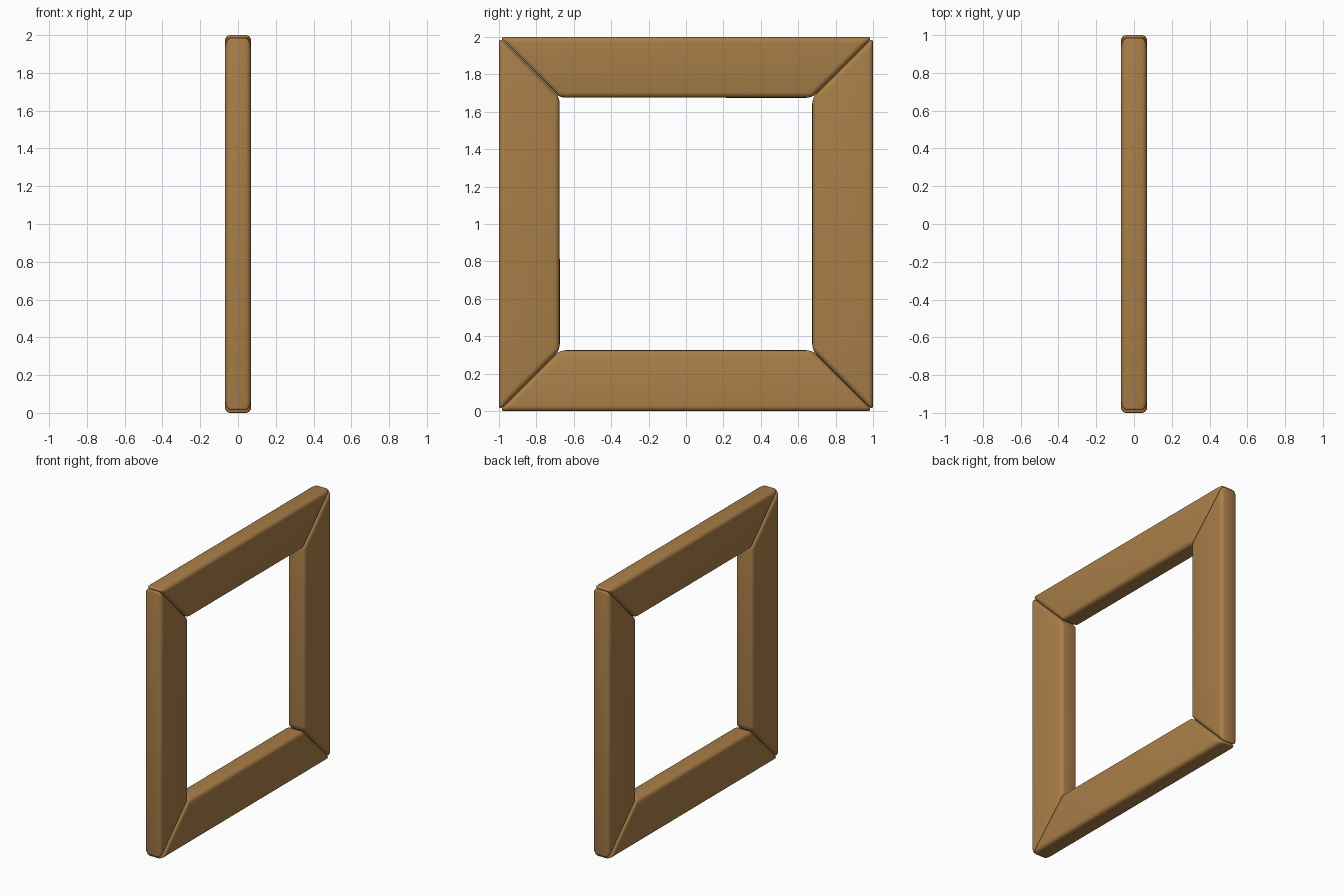
import bpy, bmesh, math
from mathutils import Matrix, Vector

if "Cube" in bpy.data.objects:
    bpy.data.objects.remove(bpy.data.objects["Cube"])

wood = bpy.data.materials.new("warm brown wood")
wood.diffuse_color = (0.40, 0.21, 0.065, 1)
wood.use_nodes = True
wood.node_tree.nodes["Principled BSDF"].inputs["Base Color"].default_value = wood.diffuse_color

HALF, INNER, T = 1.0, 0.675, 0.07   # outer half size, opening half size, half thickness


def rail(name, turn):
    """Mitred rail: a trapezoid extruded through x, turned about the frame centre."""
    bm = bmesh.new()
    outline = [(-HALF, -HALF), (HALF, -HALF), (INNER, -INNER), (-INNER, -INNER)]
    face = bm.faces.new([bm.verts.new((-T, y, z)) for y, z in outline])
    ext = bmesh.ops.extrude_face_region(bm, geom=[face])
    bmesh.ops.translate(bm, vec=Vector((2 * T, 0, 0)),
                        verts=[v for v in ext["geom"] if isinstance(v, bmesh.types.BMVert)])
    bmesh.ops.recalc_face_normals(bm, faces=bm.faces)
    # softly rounded edges all round
    bmesh.ops.bevel(bm, geom=bm.edges[:], offset=0.03, offset_type='OFFSET',
                    segments=4, profile=0.5, affect='EDGES', clamp_overlap=True)
    bm.transform(Matrix.Translation((0, 0, 1)) @ Matrix.Rotation(turn, 4, 'X'))
    me = bpy.data.meshes.new(name)
    bm.to_mesh(me)
    bm.free()
    me.materials.append(wood)
    for p in me.polygons:
        p.use_smooth = True
    ob = bpy.data.objects.new(name, me)
    bpy.context.collection.objects.link(ob)


# Four identical rails around the square opening
for i, name in enumerate(["bottom_rail", "right_rail", "top_rail", "left_rail"]):
    rail(name, i * math.pi / 2)
